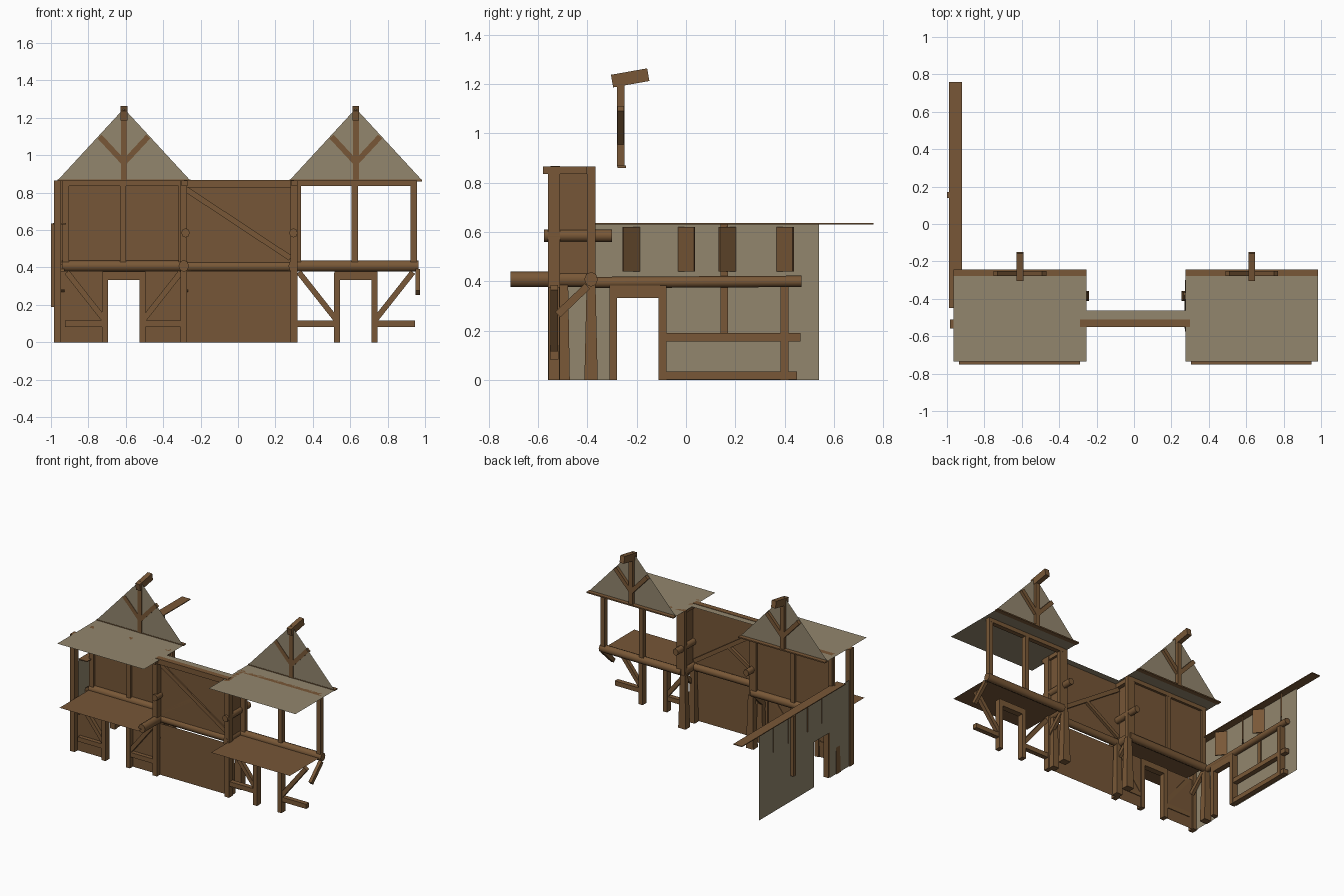
import bpy, bmesh
from mathutils import Vector, Matrix

if "Cube" in bpy.data.objects:
    bpy.data.objects.remove(bpy.data.objects["Cube"])


def material(name, rgb):
    m = bpy.data.materials.new(name)
    m.use_nodes = True
    m.diffuse_color = (*rgb, 1)
    m.node_tree.nodes["Principled BSDF"].inputs["Base Color"].default_value = (*rgb, 1)
    return m


PLASTER = material("plaster tan", (0.29, 0.24, 0.155))
BOARD = material("board brown", (0.18, 0.093, 0.038))
TIMBER = material("timber brown", (0.19, 0.097, 0.038))


def finish(name, bm, mat):
    me = bpy.data.meshes.new(name)
    bm.to_mesh(me)
    bm.free()
    me.materials.append(mat)
    ob = bpy.data.objects.new(name, me)
    bpy.context.collection.objects.link(ob)
    return ob


def beam(name, a, b, w, h, mat=TIMBER, sides=4, flare=1.0):
    """Timber from a to b; w is its sideways size, h its upright size."""
    a, b = Vector(a), Vector(b)
    d = b - a
    n = d.normalized()
    ref = Vector((0, 1, 0)) if abs(n.z) > 0.99 else Vector((0, 0, 1))
    side = n.cross(ref).normalized()
    up = side.cross(n)
    bm = bmesh.new()
    if sides == 4:
        bmesh.ops.create_cube(bm, size=1)
    else:
        bmesh.ops.create_cone(bm, cap_ends=True, segments=sides,
                              radius1=0.5, radius2=0.5, depth=1)
    for v in bm.verts:
        k = flare if v.co.z < 0 else 1
        v.co = (a + b) / 2 + side * v.co.x * w * k + up * v.co.y * h * k + d * v.co.z
    ob = finish(name, bm, mat)
    if sides > 4:
        for p in ob.data.polygons:
            p.use_smooth = len(p.vertices) == 4
    return ob


def panel(name, axis, pos, rects, mat):
    """Flat sheet made of (u0, u1, v0, v1) rectangles across one axis."""
    bm = bmesh.new()
    for u0, u1, v0, v1 in rects:
        vs = []
        for u, v in ((u0, v0), (u1, v0), (u1, v1), (u0, v1)):
            c = [u, v]
            c.insert(axis, pos)
            vs.append(bm.verts.new(c))
        bm.faces.new(vs)
    bmesh.ops.remove_doubles(bm, verts=bm.verts, dist=0.0001)
    return finish(name, bm, mat)


X, Y, Z = 0, 1, 2
LOW, UP, GABLE = -0.535, -0.385, -0.265   # y of each jettied storey
EAVE = 0.865


def tower(side, cx):
    # roof sheet, gable and its timbers
    panel(side + "_roof_sheet", Z, EAVE, [(cx - .355, cx + .355, -.735, GABLE)], PLASTER)
    bm = bmesh.new()
    bm.faces.new([bm.verts.new(p) for p in
                  ((cx - .355, GABLE - .01, EAVE), (cx + .355, GABLE - .01, EAVE),
                   (cx, GABLE - .01, 1.25))])
    finish(side + "_gable", bm, PLASTER)
    beam(side + "_gable_sill", (cx - .355, -.261, EAVE), (cx + .355, -.261, EAVE), .034, .009)
    beam(side + "_king_post", (cx, GABLE, EAVE), (cx, GABLE, 1.2), .032, .03)
    for s in (-1, 1):
        beam(side + "_gable_brace", (cx, GABLE, .96), (cx + s * .13, GABLE, 1.10), .026, .03)
    beam(side + "_ridge_log", (cx, -.3, 1.212), (cx, -.153, 1.238), .036, .052)

    # floor sheet and upper storey frame
    panel(side + "_floor_sheet", Z, .405, [(cx - .325, cx + .32, -.752, UP)], BOARD)
    beam(side + "_floor_beam", (cx - .33, UP, .408), (cx + .335, UP, .408), .055, .06, sides=8)
    beam(side + "_top_plate", (cx - .325, UP, .85), (cx + .325, UP, .85), .035, .03)
    for dx in (-.31, -.005, .31):
        beam(side + "_upper_post", (cx + dx, UP, .42), (cx + dx, UP, EAVE), .034, .034)

    # lower storey door frame, rails, braces and jetty bracket
    for s in (-1, 1):
        beam(side + "_door_post", (cx + s * .1, LOW, 0), (cx + s * .1, LOW, .37), .032, .045)
        beam(side + "_lower_rail", (cx + s * .1, LOW, .1), (cx + s * .315, LOW, .1), .035, .034)
        beam(side + "_lower_brace", (cx + s * .1, LOW, .115), (cx + s * .305, LOW, .375), .03, .03)
        beam(side + "_jetty_bracket", (cx + s * .33, -.52, .265), (cx + s * .33, -.4, .38), .024, .03)
    beam(side + "_door_lintel", (cx - .115, LOW, .355), (cx + .115, LOW, .355), .045, .045)


tower("right", -.61)
tower("left", .63)

# boarded walls of the closed tower and the middle range
panel("right_upper_wall", Y, UP, [(-.95, -.29, .4, EAVE)], BOARD)
panel("lower_wall", Y, LOW + .012,
      [(-.95, -.71, 0, .335), (-.95, -.71, .335, .38), (-.71, -.51, .335, .38),
       (-.51, .315, .335, .38), (-.51, .315, 0, .335)], BOARD)
panel("middle_upper_wall", Y, -.51, [(-.295, .305, .38, EAVE)], BOARD)
for s in (-1, 1):
    panel("jetty_side_wall", X, .3 * s, [(-.52, UP, .4, EAVE)], BOARD)

# middle range timbers
panel("middle_roof_sheet", Z, EAVE, [(-.26, .285, -.515, -.462)], PLASTER)
beam("middle_top_plate", (-.29, -.53, .848), (.3, -.53, .848), .04, .04)
beam("middle_floor_log", (-.28, -.5, .405), (.3, -.5, .405), .05, .055, sides=8)
beam("middle_brace", (-.28, -.505, .82), (.28, -.505, .45), .03, .03)
beam("middle_brace", (-.28, -.5, .45), (0, -.5, .63), .02, .025)

# corner posts, flared props and logs beside the middle range
for x in (-.965, -.29, .3):
    beam("corner_post", (x, LOW, 0), (x, LOW, EAVE), .036, .048)
for x in (-.27, .285):
    beam("flared_prop", (x, UP, 0), (x, UP, .39), .04, .036, flare=1.5)
    beam("low_prop", (x, -.495, 0), (x, -.495, .39), .036, .034, flare=1.4)
    beam("jetty_post", (x * 1.02, UP, .39), (x * 1.02, UP, EAVE), .036, .03)
    beam("side_top_beam", (x * 1.06, -.58, .85), (x * 1.06, -.37, .85), .03, .03)
    beam("side_log", (x * 1.04, -.575, .585), (x * 1.04, -.3, .585), .045, .05, sides=8)
beam("floor_log", (-.29, -.712, .408), (-.29, -.38, .408), .055, .064, sides=8)
beam("floor_log", (.29, -.56, .408), (.29, -.38, .408), .04, .06, sides=8)

# side wing: plaster wall with doorway
WX, FX = -.975, -.95
panel("wing_wall", X, WX,
      [(-.56, -.29, 0, .335), (-.56, -.29, .335, .636), (-.29, -.1, .335, .636),
       (-.1, .54, .335, .636), (-.1, .54, 0, .335)], PLASTER)
beam("wing_top_plank", (-.955, -.45, .634), (-.955, .76, .634), .07, .006)

# wing timbers
beam("wing_floor_log", (FX, -.4, .395), (FX, .468, .4), .045, .046, sides=8)
for y in (-.295, -.095):
    beam("wing_door_post", (FX, y, 0), (FX, y, .38), .04, .032)
beam("wing_door_lintel", (FX, -.31, .358), (FX, -.08, .358), .04, .05)
beam("wing_end_post", (FX, .4, 0), (FX, .4, .38), .04, .032)
beam("wing_mid_rail", (FX, -.09, .173), (FX, .465, .173), .036, .034)
beam("wing_bottom_rail", (FX, -.09, .018), (FX, .45, .018), .036, .034)
beam("wing_thin_post", (-.982, .155, .19), (-.982, .155, .634), .036, .03)
beam("wing_corner_prop", (FX, -.385, 0), (FX, -.385, .39), .04, .034, flare=1.5)

# two pairs of half-open shutters
for y0, y1 in ((-.19, -.03), (.2, .37)):
    for hinge, s in ((y0, -1), (y1, 1)):
        beam("shutter", (WX, hinge, .53), (WX + .052, hinge + s * .065, .53), .008, .18)
